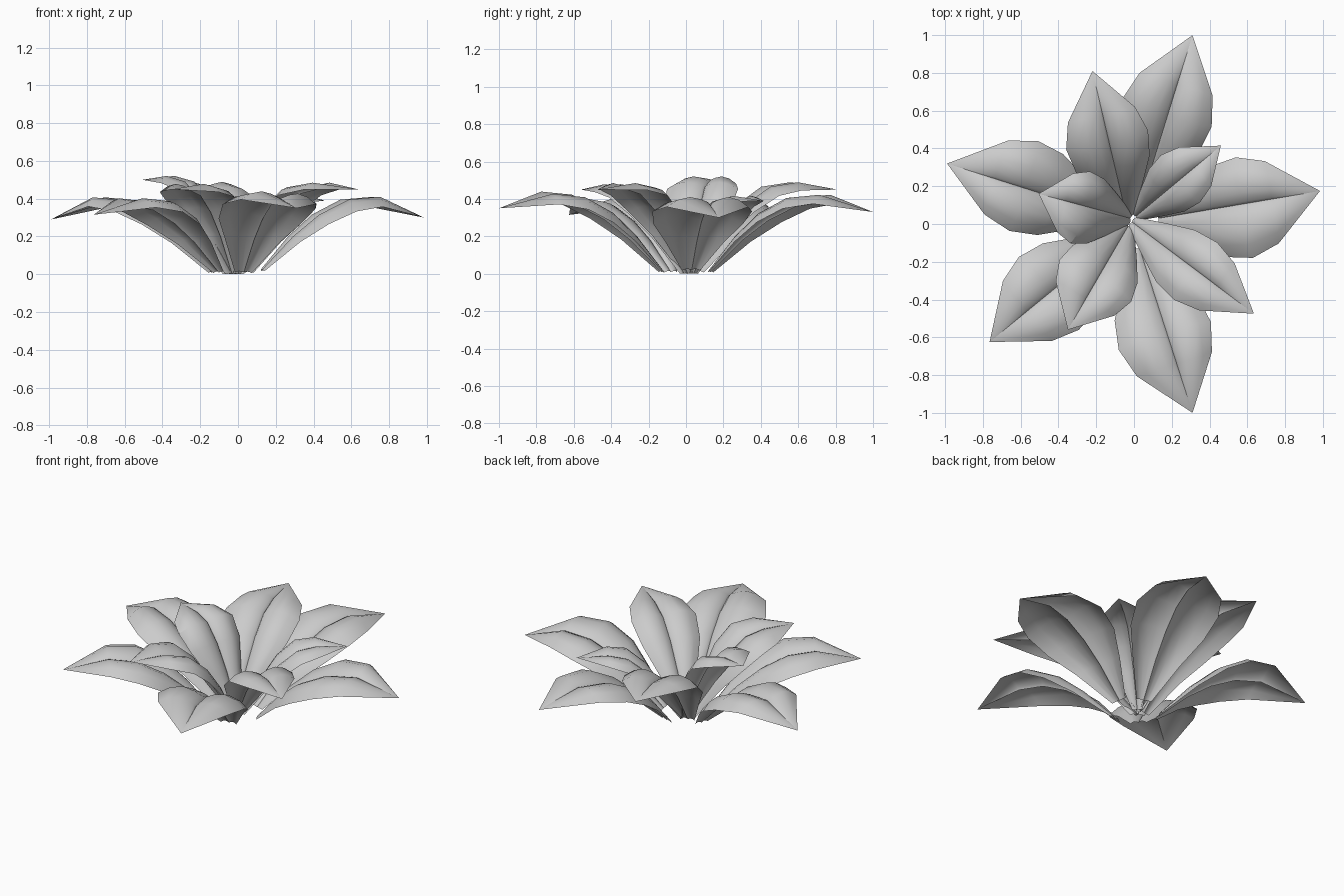
import bpy, bmesh, math
from mathutils import Vector

if "Cube" in bpy.data.objects:
    bpy.data.objects.remove(bpy.data.objects["Cube"])

# length fraction, height fraction of arch, width fraction
ROWS = [(0, 0, .18), (.19, .45, .59), (.35, .74, .90), (.52, .94, 1), (.70, 1, .82), (1, None, 0)]
# side fraction, lift fraction: drooping edges, raised shoulders, valley to a thin midrib
SECTION = [(-1, -.08), (-.75, .09), (-.48, .16), (-.24, .11), (-.05, .03), (0, -.04),
           (.05, .03), (.24, .11), (.48, .16), (.75, .09), (1, -.08)]


def leaf(name, base, tip, crest, left, right, roll=0):
    """left / right: half widths seen from the base; roll raises the right edge."""
    b, t = Vector(base), Vector(tip)
    flat = Vector((t.x - b.x, t.y - b.y, 0))
    d = flat.normalized()
    side = Vector((-d.y, d.x, 0))
    half = (left + right) / 2
    mids = []
    for s, h, w in ROWS:
        p = b + flat * s
        mids.append(Vector((p.x, p.y, t.z if h is None else b.z + (crest - b.z) * h)))
    bm = bmesh.new()
    rows = []
    for i, (s, h, w) in enumerate(ROWS[:-1]):
        n = (mids[i + 1] - mids[max(i - 1, 0)]).normalized().cross(side)
        row = []
        for u, v in SECTION:
            p = mids[i] + side * u * w * (left if u > 0 else right) + n * (v * half - roll * u) * w
            p.z = max(p.z, 0)
            row.append(bm.verts.new(p))
        rows.append(row)
    end = bm.verts.new(mids[-1])
    for a, c in zip(rows, rows[1:]):
        for k in range(len(a) - 1):
            bm.faces.new((a[k + 1], a[k], c[k], c[k + 1]))
    for k in range(len(SECTION) - 1):
        bm.faces.new((rows[-1][k + 1], rows[-1][k], end))
    bm.normal_update()
    if sum(f.normal.z for f in bm.faces) < 0:
        bmesh.ops.reverse_faces(bm, faces=bm.faces)
    me = bpy.data.meshes.new(name)
    bm.to_mesh(me)
    bm.free()
    ob = bpy.data.objects.new(name, me)
    bpy.context.collection.objects.link(ob)
    bpy.context.view_layer.objects.active = ob
    ob.select_set(True)
    bpy.ops.object.shade_smooth_by_angle(angle=math.radians(40))
    ob.select_set(False)


# outer ring of long drooping leaves
OUTER = [
    ((.13, .03, .02), (.985, .175, .30), .375, .25, .29),
    ((.04, .13, .01), (.31, 1.0, .33), .39, .255, .24),
    ((-.14, .05, .01), (-.99, .32, .29), .375, .24, .26),
    ((-.10, -.08, .01), (-.765, -.625, .315), .37, .25, .25),
    ((.03, -.13, .01), (.31, -1.0, .35), .40, .24, .27, .015),
]
# inner ring of shorter upright leaves
INNER = [
    ((-.01, .01, 0), (.635, -.475, .45), .46, .185, .195),
    ((-.04, .04, 0), (-.22, .81, .45), .46, .23, .215),
    ((-.03, -.01, 0), (-.35, -.56, .45), .45, .215, .225),
    ((.01, .04, 0), (.46, .415, .39), .395, .165, .16),
    ((-.02, .03, 0), (-.505, .16, .50), .495, .21, .185),
]
for i, args in enumerate(OUTER):
    leaf(f"outer_leaf_{i + 1}", *args)
for i, args in enumerate(INNER):
    leaf(f"inner_leaf_{i + 1}", *args)
